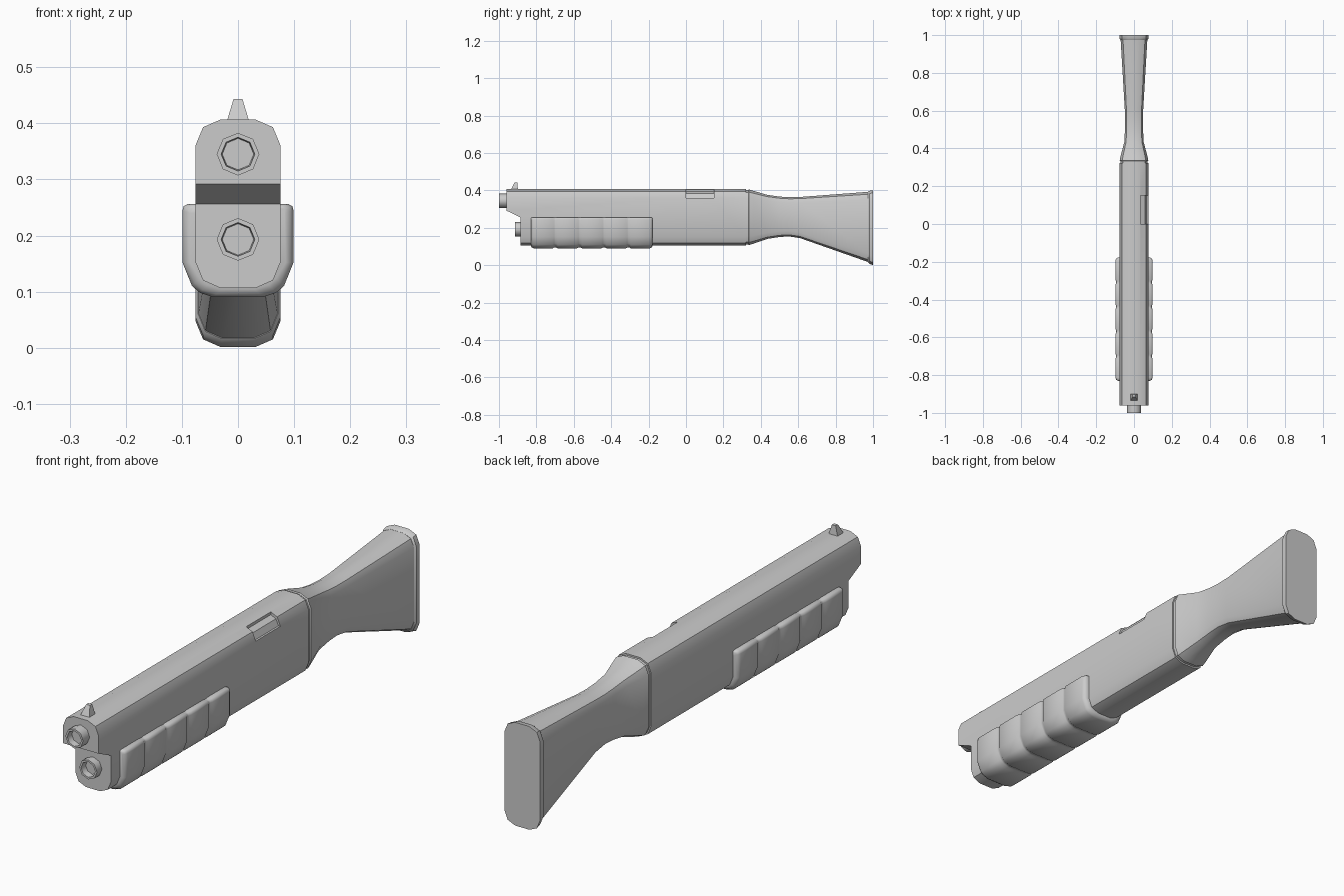
import bpy, bmesh, math

if "Cube" in bpy.data.objects:
    bpy.data.objects.remove(bpy.data.objects["Cube"])


def finish(name, bm, angle=35):
    bmesh.ops.recalc_face_normals(bm, faces=bm.faces)
    me = bpy.data.meshes.new(name)
    bm.to_mesh(me)
    bm.free()
    ob = bpy.data.objects.new(name, me)
    bpy.context.collection.objects.link(ob)
    bpy.ops.object.select_all(action='DESELECT')
    ob.select_set(True)
    bpy.context.view_layer.objects.active = ob
    bpy.ops.object.shade_smooth_by_angle(angle=math.radians(angle))
    return ob


def loft(name, rings, angle=35):
    """Skin a list of equal-length closed rings and cap both ends."""
    bm = bmesh.new()
    vs = [[bm.verts.new(p) for p in r] for r in rings]
    n = len(vs[0])
    for a, b in zip(vs, vs[1:]):
        for i in range(n):
            j = (i + 1) % n
            bm.faces.new((a[i], a[j], b[j], b[i]))
    bm.faces.new(vs[0])
    bm.faces.new(vs[-1])
    return finish(name, bm, angle)


def mirrored(half, y):
    """Closed ring from right-half (x, z) points running top to bottom."""
    return [(x, y, z) for x, z in half] + [(-x, y, z) for x, z in reversed(half)]


def section(y, hw, zb, zt):
    """Rectangle with two-step rounded corners."""
    s = hw / 0.076
    c = [(0.4 * hw, 0), (0.82 * hw, 0.014 * s), (hw, 0.047 * s)]
    half = [(x, zt - d) for x, d in c] + [(x, zb + d) for x, d in reversed(c)]
    return mirrored(half, y)


def cut(ob, cutter):
    m = ob.modifiers.new("cut", 'BOOLEAN')
    m.operation = 'DIFFERENCE'
    m.solver = 'EXACT'
    m.object = cutter
    bpy.context.view_layer.objects.active = ob
    bpy.ops.object.modifier_apply(modifier=m.name)
    bpy.data.objects.remove(cutter, do_unlink=True)


# Receiver and barrel housing, with stepped nose and ejection port
body = loft("receiver", [section(-0.96, 0.076, 0.106, 0.407),
                         section(0.322, 0.076, 0.106, 0.407)])
nose = [(-1.1, 0.292), (-0.96, 0.292), (-0.885, 0.256), (-0.885, 0), (-1.1, 0)]
cut(body, loft("nose_cutter", [[(x, y, z) for y, z in nose] for x in (-0.2, 0.2)]))
port = [(0.035, 0.45), (0.035, 0.394), (0.057, 0.384), (0.068, 0.36),
        (0.2, 0.36), (0.2, 0.45)]
cut(body, loft("port_cutter", [[(x, y, z) for x, z in port] for y in (0.0, 0.15)]))
bpy.ops.object.select_all(action='DESELECT')
body.select_set(True)
bpy.context.view_layer.objects.active = body
bpy.ops.object.shade_smooth_by_angle(angle=math.radians(35))

# Recessed collar between receiver and stock
loft("collar", [section(y, 0.072, 0.112, 0.401) for y in (0.31, 0.345)])

# Stock: flared front, thin wrist, deep butt
loft("stock", [section(*s) for s in (
    (0.333, 0.072, 0.112, 0.402), (0.337, 0.076, 0.108, 0.405),
    (0.36, 0.071, 0.115, 0.398), (0.435, 0.051, 0.141, 0.376),
    (0.50, 0.048, 0.151, 0.367), (0.55, 0.048, 0.154, 0.364),
    (0.61, 0.049, 0.145, 0.365), (0.98, 0.071, 0.015, 0.393))])
loft("butt_plate", [section(0.973, 0.071, 0.016, 0.393),
                    section(0.98, 0.076, 0.008, 0.398),
                    section(1.0, 0.076, 0.001, 0.4)])

# Sliding fore-end with rounded ends and four grooves
def grip(y, d):
    w = 0.099 - d
    zb = 0.09 + d
    return mirrored([(w - 0.009, 0.256 - d * 0.3), (w - 0.002, 0.252 - d * 0.3),
                     (w, 0.244 - d * 0.3), (w, 0.152),
                     (w - 0.017, zb + 0.02), (w - 0.031, zb + 0.008),
                     (w - 0.055, zb)], y)


y0, y1 = -0.83, -0.178
rings = [(y0, 0.014), (y0 + 0.005, 0.005), (y0 + 0.016, 0)]
for i in range(1, 5):
    y = y0 + (y1 - y0) * i / 5
    rings += [(y - 0.014, 0), (y - 0.005, 0.005), (y + 0.005, 0.005), (y + 0.014, 0)]
rings += [(y1 - 0.016, 0), (y1 - 0.005, 0.005), (y1, 0.014)]
loft("pump_grip", [grip(y, d) for y, d in rings], 50)

# Octagonal barrel and magazine tube, both bored
for name, z, front, back in (("barrel", 0.345, -1.0, -0.94),
                             ("magazine_tube", 0.193, -0.915, -0.87)):
    prof = [(0.038, back), (0.038, front), (0.030, front), (0.028, front + 0.025)]
    loft(name, [[(r * math.cos(k * math.pi / 4), y, z + r * math.sin(k * math.pi / 4))
                 for k in range(8)] for r, y in prof], 46)

# Front sight
loft("front_sight", [[(-w, a, z), (w, a, z), (w, b, z), (-w, b, z)] for w, a, b, z in (
    (0.020, -0.937, -0.898, 0.40), (0.018, -0.933, -0.899, 0.41),
    (0.008, -0.916, -0.902, 0.443))])
